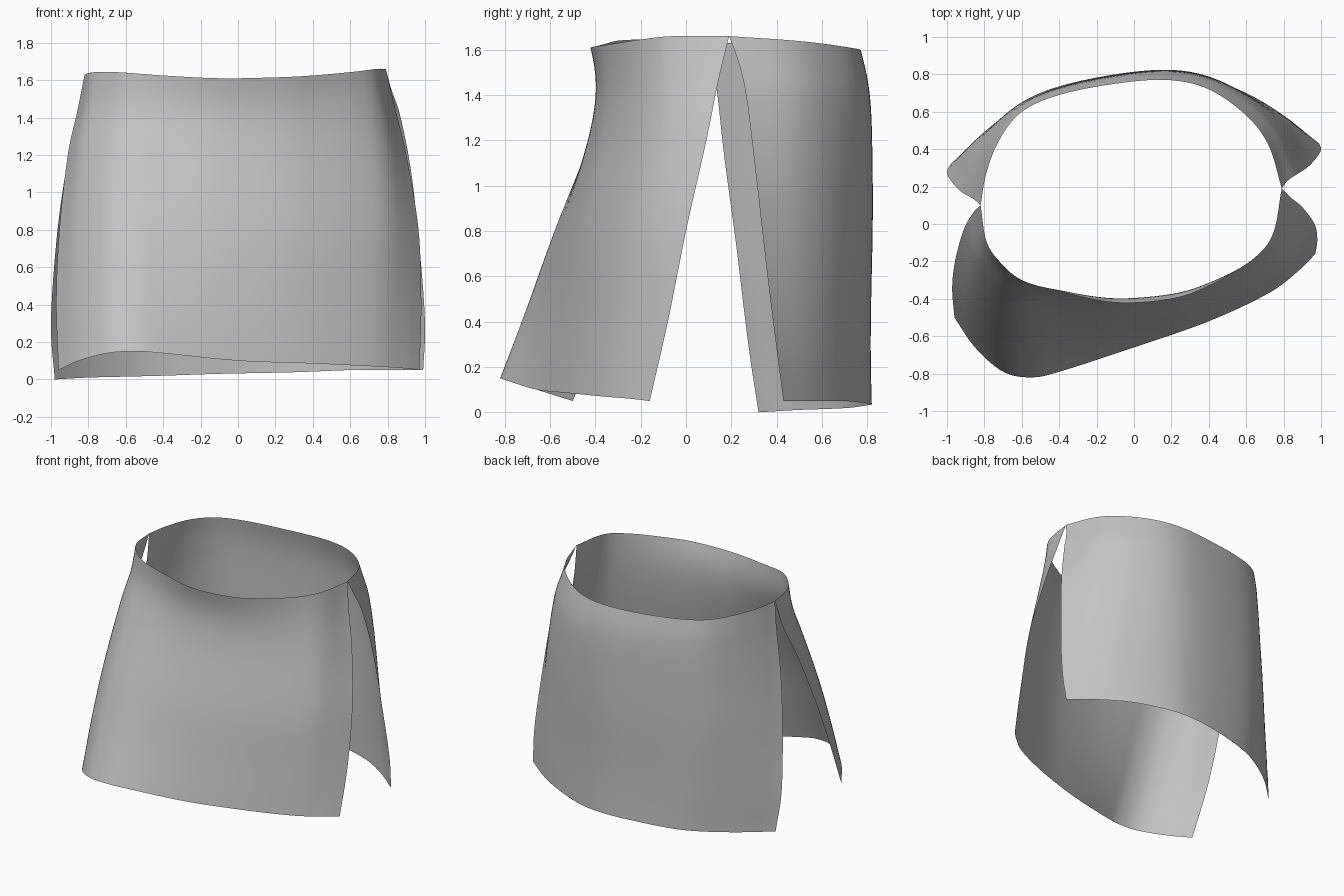
import bpy
import math
from mathutils import Vector

COLS, ROWS = 64, 40

if "Cube" in bpy.data.objects:
    bpy.data.objects.remove(bpy.data.objects["Cube"], do_unlink=True)

cloth = bpy.data.materials.new("grey cloth")
cloth.use_nodes = True
grey = (0.55, 0.55, 0.55, 1)
cloth.diffuse_color = grey
cloth.node_tree.nodes["Principled BSDF"].inputs["Base Color"].default_value = grey


def smooth_curve(points, count):
    """Smooth path through the points, resampled evenly by length."""
    p = [Vector(q) for q in points]
    p = [2 * p[0] - p[1]] + p + [2 * p[-1] - p[-2]]
    dense = []
    for a, b, c, d in zip(p, p[1:], p[2:], p[3:]):
        for k in range(24):
            t = k / 24
            dense.append(b + (c - a) * t / 2
                         + (a - 2.5 * b + 2 * c - d / 2) * t * t
                         + (3 * (b - c) + d - a) * t ** 3 / 2)
    dense.append(p[-2])
    length = [0]
    for a, b in zip(dense, dense[1:]):
        length.append(length[-1] + (b - a).length)
    result, j = [], 0
    for i in range(count + 1):
        target = length[-1] * i / count
        while j < len(dense) - 2 and length[j + 1] < target:
            j += 1
        f = (target - length[j]) / (length[j + 1] - length[j])
        result.append(dense[j].lerp(dense[j + 1], min(f, 1)))
    return result


def make_panel(name, rim, hem, start_edge, end_edge, shape):
    """Cloth sheet stretched between four border curves."""
    start = [rim[0]] + start_edge + [hem[0]]
    end = [rim[-1]] + end_edge + [hem[-1]]
    top, low = smooth_curve(rim, COLS), smooth_curve(hem, COLS)
    side_a, side_b = smooth_curve(start, ROWS), smooth_curve(end, ROWS)
    verts, faces = [], []
    for r in range(ROWS + 1):
        v = r / ROWS
        for c in range(COLS + 1):
            u = c / COLS
            p = top[c].lerp(low[c], v) + side_a[r].lerp(side_b[r], u)
            p -= top[0].lerp(top[-1], u).lerp(low[0].lerp(low[-1], u), v)
            p.y += shape(v) * math.sin(math.pi * u)
            verts.append(p)
    w = COLS + 1
    for r in range(ROWS):
        for c in range(COLS):
            i = r * w + c
            faces.append((i, i + w, i + w + 1, i + 1))
    mesh = bpy.data.meshes.new(name)
    mesh.from_pydata(verts, [], faces)
    mesh.materials.append(cloth)
    for face in mesh.polygons:
        face.use_smooth = True
    obj = bpy.data.objects.new(name, mesh)
    bpy.context.collection.objects.link(obj)
    return obj


# Waist points where both panels meet
right_waist = (-0.82, 0.1, 1.63)
left_waist = (0.79, 0.19, 1.66)

# Front panel, drawn in at the waist and flaring to the hem
make_panel(
    "front_panel",
    rim=[right_waist, (-0.79, -0.09, 1.64), (-0.72, -0.2, 1.645), (-0.6, -0.3, 1.64),
         (-0.4, -0.36, 1.625), (-0.1, -0.42, 1.61), (0.2, -0.4, 1.615),
         (0.4, -0.33, 1.625), (0.62, -0.2, 1.645), (0.74, -0.06, 1.66), left_waist],
    hem=[(-0.96, -0.5, 0.05), (-0.85, -0.66, 0.1), (-0.7, -0.79, 0.14),
         (-0.55, -0.82, 0.15), (-0.4, -0.79, 0.14), (0, -0.66, 0.1),
         (0.4, -0.52, 0.085), (0.72, -0.37, 0.07), (0.88, -0.25, 0.06),
         (0.97, -0.16, 0.05)],
    start_edge=[(-0.86, 0.06, 1.43), (-0.91, -0.03, 1.2), (-0.955, -0.19, 0.8),
                (-0.972, -0.34, 0.42)],
    end_edge=[(0.84, 0.14, 1.45), (0.9, 0.09, 1.2), (0.965, 0, 0.8),
              (0.98, -0.08, 0.4)],
    shape=lambda v: 0.16 * math.sin(math.pi * v) * (1 - v) ** 3)

# Back panel, nearly upright and slightly full over the seat
make_panel(
    "back_panel",
    rim=[left_waist, (0.72, 0.42, 1.645), (0.6, 0.58, 1.63), (0.4, 0.72, 1.61),
         (0.18, 0.77, 1.6), (-0.1, 0.75, 1.6), (-0.4, 0.69, 1.61),
         (-0.6, 0.6, 1.62), (-0.72, 0.45, 1.63), (-0.79, 0.27, 1.63), right_waist],
    hem=[(0.99, 0.43, 0.05), (0.8, 0.58, 0.05), (0.6, 0.7, 0.05), (0.35, 0.795, 0.04),
         (0.15, 0.82, 0.035), (-0.1, 0.795, 0.03), (-0.4, 0.725, 0.02),
         (-0.6, 0.63, 0.015), (-0.8, 0.49, 0.01), (-0.98, 0.32, 0)],
    start_edge=[(0.82, 0.23, 1.55), (0.87, 0.265, 1.4), (0.93, 0.305, 1.08),
                (0.98, 0.36, 0.6), (1, 0.4, 0.28)],
    end_edge=[(-0.86, 0.135, 1.43), (-0.92, 0.17, 1.12), (-0.97, 0.22, 0.75),
              (-1, 0.275, 0.3)],
    shape=lambda v: 0.035 * math.sin(math.pi * v) * (1 - v))
